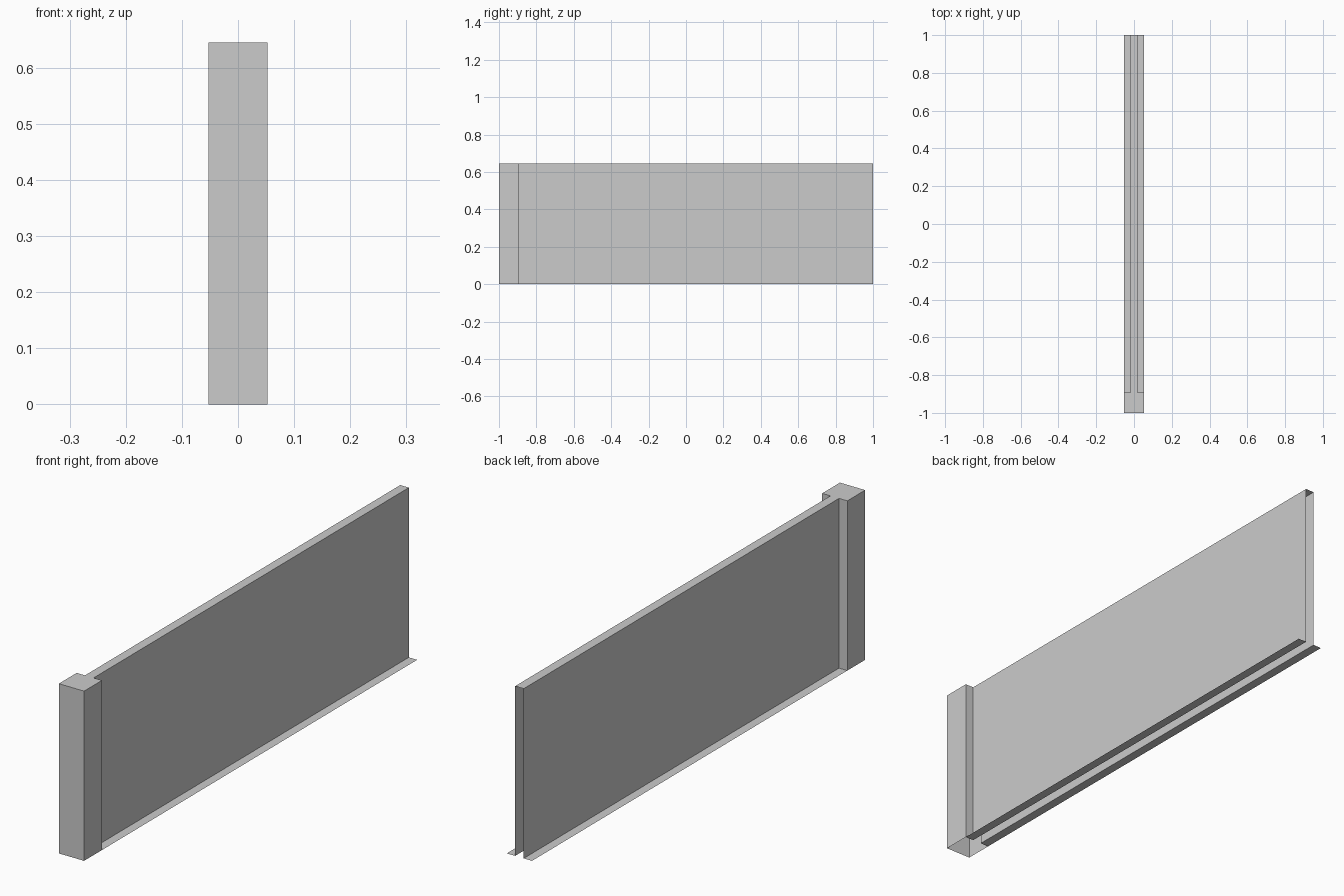
import bpy
import bmesh

cube = bpy.data.objects.get("Cube")
if cube:
    bpy.data.objects.remove(cube, do_unlink=True)

POST = 0.053      # half width of the post and footings
WALL = 0.018      # half width of the wall
STEP = -0.893     # where the post meets the wall
HEIGHT = 0.645

grey = bpy.data.materials.new("plain grey")
grey.use_nodes = True
grey.diffuse_color = (0.6, 0.6, 0.6, 1)
for node in grey.node_tree.nodes:
    if node.type == 'BSDF_PRINCIPLED':
        node.inputs["Base Color"].default_value = grey.diffuse_color


def add_object(name, bm):
    mesh = bpy.data.meshes.new(name)
    bm.to_mesh(mesh)
    bm.free()
    mesh.materials.append(grey)
    obj = bpy.data.objects.new(name, mesh)
    bpy.context.collection.objects.link(obj)


# Hollow post and wall: T-shaped top with sides, open below and at the back end
half = [(POST, -1), (POST, STEP), (WALL, STEP), (WALL, 1)]
outline = [(-x, y) for x, y in reversed(half)] + half
bm = bmesh.new()
low = [bm.verts.new((x, y, 0)) for x, y in outline]
high = [bm.verts.new((x, y, HEIGHT)) for x, y in outline]
bm.faces.new(high)
for i in range(len(outline) - 1):
    bm.faces.new((low[i], low[i + 1], high[i + 1], high[i]))
add_object("post_and_wall", bm)

# Flat footing strips along both sides of the wall
for name, side in (("left_footing", 1), ("right_footing", -1)):
    bm = bmesh.new()
    x0, x1 = sorted((side * WALL, side * POST))
    corners = [(x0, STEP), (x1, STEP), (x1, 1), (x0, 1)]
    bm.faces.new([bm.verts.new((x, y, 0)) for x, y in corners])
    add_object(name, bm)
